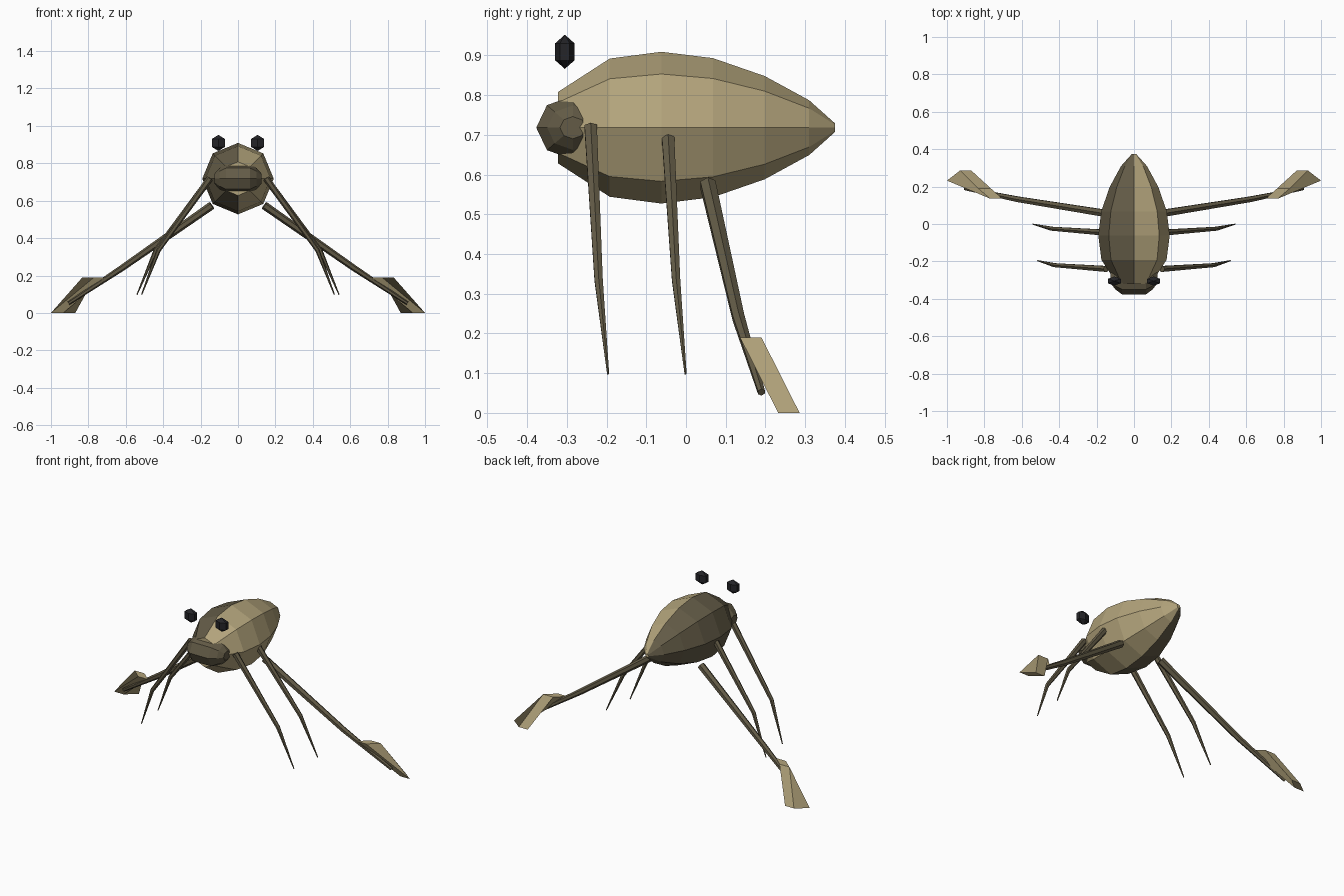
import bpy, bmesh, math
from mathutils import Vector, Matrix

if "Cube" in bpy.data.objects:
    bpy.data.objects.remove(bpy.data.objects["Cube"])


def material(name, rgb):
    m = bpy.data.materials.new(name)
    m.diffuse_color = (*rgb, 1)
    m.use_nodes = True
    m.node_tree.nodes["Principled BSDF"].inputs["Base Color"].default_value = m.diffuse_color
    return m


TAN = material("tan_shell", (0.45, 0.37, 0.20))
BROWN = material("dark_brown", (0.125, 0.105, 0.062))
BLACK = material("black_eye", (0.018, 0.018, 0.021))


def finish(name, bm, mat):
    bmesh.ops.recalc_face_normals(bm, faces=bm.faces)
    me = bpy.data.meshes.new(name)
    bm.to_mesh(me)
    bm.free()
    me.materials.append(mat)
    ob = bpy.data.objects.new(name, me)
    bpy.context.collection.objects.link(ob)
    return ob


def loft(name, rings, mat):
    """Skin a list of equal-length point rings and cap both ends."""
    bm = bmesh.new()
    loops = [[bm.verts.new(p) for p in r] for r in rings]
    n = len(loops[0])
    for a, b in zip(loops, loops[1:]):
        for i in range(n):
            j = (i + 1) % n
            bm.faces.new((a[i], a[j], b[j], b[i]))
    bm.faces.new(loops[0])
    bm.faces.new(loops[-1])
    return finish(name, bm, mat)


def tube(name, path, radii, mat, sides=6):
    pts = [Vector(p) for p in path]
    rings = []
    for i, p in enumerate(pts):
        d = (pts[min(i + 1, len(pts) - 1)] - pts[max(i - 1, 0)]).normalized()
        u = d.cross(Vector((0, 1, 0))).normalized()
        v = d.cross(u)
        angles = [math.tau * k / sides for k in range(sides)]
        rings.append([p + radii[i] * (u * math.cos(t) + v * math.sin(t)) for t in angles])
    return loft(name, rings, mat)


OCT = [math.tau * k / 8 for k in range(8)]
MID_Z = 0.718

# Body: octagonal rings along y, left half dark, right half tan
sections = [(-0.322, 0.09), (-0.192, 0.174), (-0.062, 0.191), (0.068, 0.175),
            (0.198, 0.130), (0.31, 0.069), (0.375, 0.011)]
body = loft("body", [[(r * math.cos(t), y, MID_Z + r * math.sin(t)) for t in OCT]
                     for y, r in sections], TAN)
body.data.materials.append(BROWN)
for f in body.data.polygons:
    f.material_index = 1 if f.center.x < -0.002 else 0

# Head: wide lens tapering to both sides, sunk into the front of the body
head = [(-0.125, 0.35), (-0.1, 0.7), (-0.063, 1), (0.063, 1), (0.1, 0.7), (0.125, 0.35)]
loft("head", [[(x, -0.285 + 0.092 * s * math.cos(t), MID_Z + 0.08 * s * math.sin(t))
               for t in OCT] for x, s in head], BROWN)

for side, s in (("left", -1), ("right", 1)):
    # Eye: small six-sided bead above the head
    bm = bmesh.new()
    bmesh.ops.create_uvsphere(bm, u_segments=6, v_segments=3, radius=1)
    bm.transform(Matrix.Translation((0.105 * s, -0.305, 0.909))
                 @ Matrix.Diagonal((0.046, 0.028, 0.043, 1)))
    finish(side + "_eye", bm, BLACK)

    # Thin front and middle legs
    tube(side + "_front_leg",
         [(0.15 * s, -0.24, 0.72), (0.425 * s, -0.22, 0.335), (0.515 * s, -0.196, 0.098)],
         [0.018, 0.012, 0.003], BROWN)
    tube(side + "_middle_leg",
         [(0.17 * s, -0.045, 0.69), (0.44 * s, -0.025, 0.335), (0.54 * s, -0.001, 0.098)],
         [0.018, 0.012, 0.003], BROWN)

    # Long oar-like hind leg
    tube(side + "_hind_leg",
         [(0.14 * s, 0.055, 0.575), (0.62 * s, 0.132, 0.24), (0.905 * s, 0.19, 0.052)],
         [0.022, 0.017, 0.010], BROWN)

    # Paddle: slanted slab that twists between its top and its foot
    foot = [(1.0, 0.232), (0.93, 0.286), (0.87, 0.286), (0.935, 0.232)]
    top = [(0.77, 0.136), (0.832, 0.19), (0.765, 0.19), (0.705, 0.136)]
    loft(side + "_paddle",
         [[(x * s, y, 0) for x, y in foot], [(x * s, y, 0.19) for x, y in top]], TAN)
